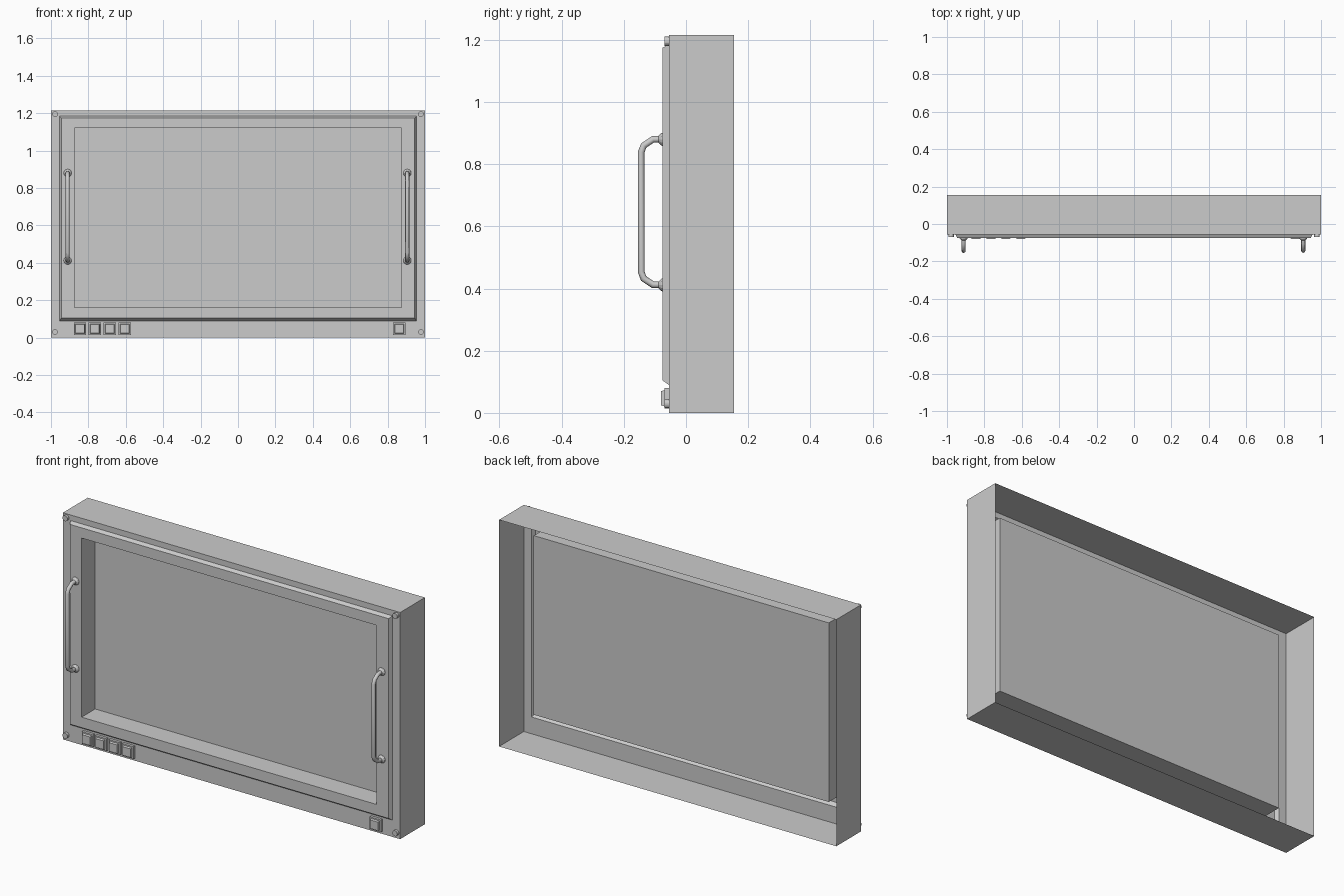
import bpy, bmesh, math
from mathutils import Matrix

if "Cube" in bpy.data.objects:
    bpy.data.objects.remove(bpy.data.objects["Cube"])

FRONT = -0.055   # front plane of the cabinet panel


def finish(bm, name):
    mesh = bpy.data.meshes.new(name)
    bm.to_mesh(mesh)
    bm.free()
    obj = bpy.data.objects.new(name, mesh)
    bpy.context.collection.objects.link(obj)
    return obj


def loft_rects(name, rings, cap=True):
    """Bridge rectangles (x0, x1, z0, z1, y) in order, then cap the last one."""
    bm = bmesh.new()
    loops = [[bm.verts.new(p) for p in ((x0, y, z0), (x1, y, z0), (x1, y, z1), (x0, y, z1))]
             for x0, x1, z0, z1, y in rings]
    for a, b in zip(loops, loops[1:]):
        for i in range(4):
            j = (i + 1) % 4
            bm.faces.new((a[i], a[j], b[j], b[i]))
    if cap:
        bm.faces.new(loops[-1])
    return finish(bm, name)


def square(x, z, half, y):
    return (x - half, x + half, z - half, z + half, y)


def disc_stack(name, x, z, rings, sides):
    """Round part along -y from (radius, y) steps."""
    bm = bmesh.new()
    for (r1, y1), (r2, y2) in zip(rings, rings[1:]):
        bmesh.ops.create_cone(
            bm, cap_ends=True, segments=sides, radius1=r1, radius2=r2, depth=abs(y2 - y1),
            matrix=Matrix.Translation((x, (y1 + y2) / 2, z)) @ Matrix.Rotation(math.pi / 2, 4, 'X'))
    return finish(bm, name)


# Open-backed cabinet shell, raised bezel and recessed screen
loft_rects("cabinet_and_screen", [
    (-1, 1, 0, 1.215, 0.155),
    (-1, 1, 0, 1.215, FRONT),
    (-0.955, 0.955, 0.09, 1.185, FRONT),
    (-0.945, 0.945, 0.104, 1.175, -0.075),
    (-0.875, 0.875, 0.16, 1.12, -0.075),
    (-0.875, 0.875, 0.16, 1.12, 0.04),
])

# Push buttons in square frames
for n, x in enumerate((-0.845, -0.765, -0.685, -0.605, 0.862)):
    z = 0.047
    loft_rects(f"button_{n}", [
        square(x, z, 0.033, FRONT),
        square(x, z, 0.033, -0.069),
        square(x, z, 0.026, -0.069),
        square(x, z, 0.023, -0.08),
    ])

# Corner screws
for x in (-0.978, 0.978):
    for z in (0.03, 1.195):
        disc_stack("corner_screw", x, z, [(0.015, FRONT), (0.015, -0.069)], 16)

# Pull handles: bent tube with flared feet
MID = 0.646
half = [(-0.074, 0.234), (-0.106, 0.234), (-0.136, 0.214), (-0.144, 0.193)]
path = half + [(y, -dz) for y, dz in reversed(half)]
for side, x in (("left", -0.911), ("right", 0.905)):
    curve = bpy.data.curves.new(f"handle_{side}", 'CURVE')
    curve.dimensions = '3D'
    curve.bevel_depth = 0.0108
    curve.bevel_resolution = 2
    spline = curve.splines.new('POLY')
    spline.points.add(len(path) - 1)
    for point, (y, dz) in zip(spline.points, path):
        point.co = (x, y, MID + dz, 1)
    bpy.context.collection.objects.link(bpy.data.objects.new(f"handle_{side}", curve))
    for dz in (-0.234, 0.234):
        disc_stack(f"handle_foot_{side}", x, MID + dz,
                   [(0.022, -0.073), (0.020, -0.079), (0.011, -0.088)], 12)
